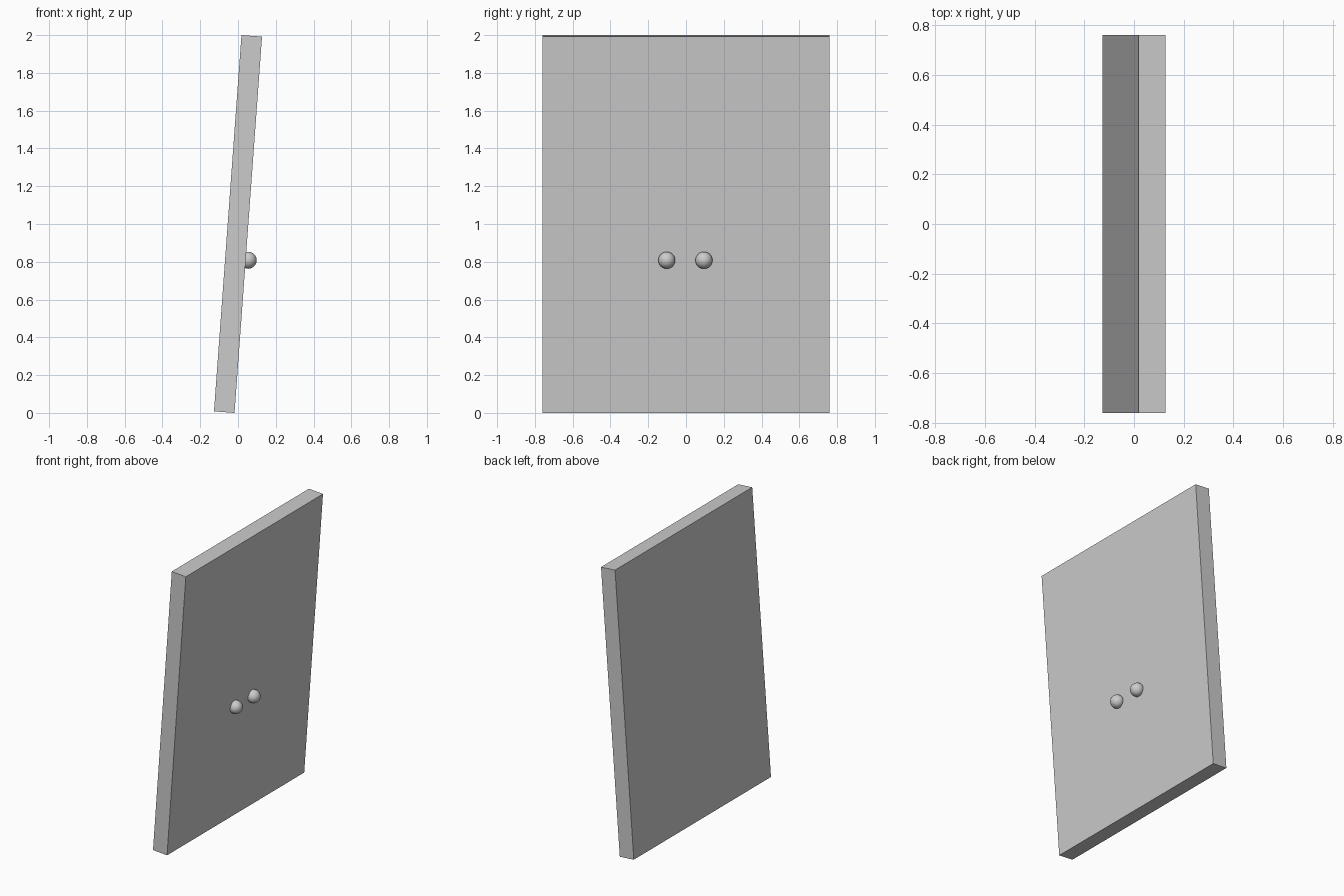
import bpy, math
from mathutils import Matrix

if "Cube" in bpy.data.objects:
    bpy.data.objects.remove(bpy.data.objects["Cube"])

TILT = math.radians(4.18)
THICK, WIDTH = 0.109, 0.76
HEIGHT = (2.0 - THICK * math.sin(TILT)) / math.cos(TILT)
LEAN = Matrix.Rotation(TILT, 4, 'Y')


def door_panel(name, side):
    # leaning slab on one side of the centre seam
    bpy.ops.mesh.primitive_cube_add(size=1)
    panel = bpy.context.object
    panel.name = name
    panel.data.transform(Matrix.Translation((0, side * WIDTH / 2, 1.0)) @ LEAN
                         @ Matrix.Diagonal((THICK, WIDTH, HEIGHT, 1)))


def knob(name, y):
    # round handle partly sunk into the front face
    bpy.ops.mesh.primitive_uv_sphere_add(segments=32, ring_count=16, radius=0.045,
                                         location=(0.054, y, 0.808))
    ball = bpy.context.object
    ball.name = name
    bpy.ops.object.shade_smooth()


# pair of doors
door_panel("left_door", -1)
door_panel("right_door", 1)

# pair of knobs beside the seam
knob("left_knob", -0.102)
knob("right_knob", 0.095)
